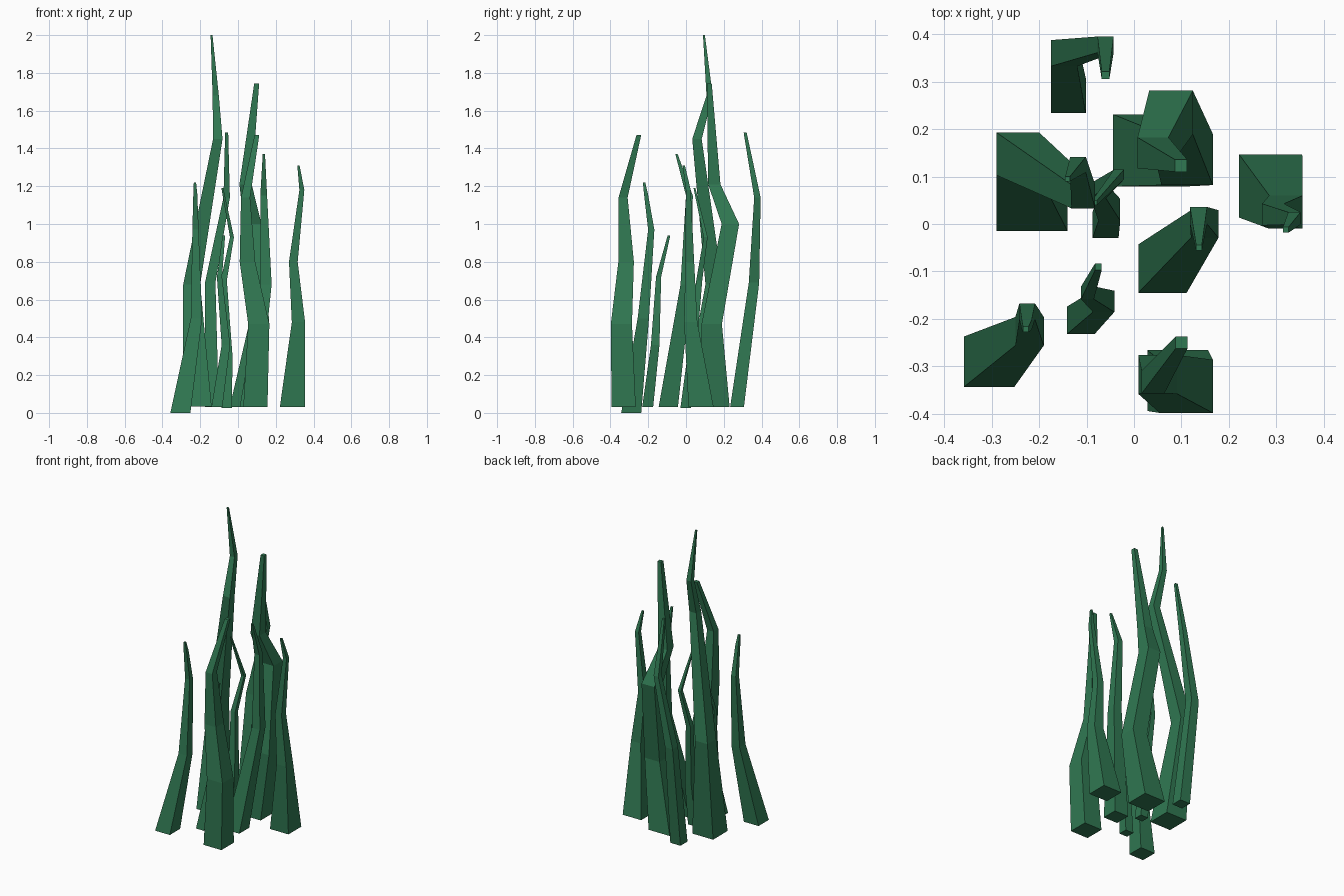
import bpy, bmesh

green = bpy.data.materials.new("weed_green")
green.diffuse_color = (0.03, 0.19, 0.085, 1)


def stalk(name, *rings):
    """Loft a four-sided tapering stalk; each ring is (x, y, z, width)."""
    bm = bmesh.new()
    loops = []
    for x, y, z, w in rings:
        h = w / 2
        loops.append([bm.verts.new((x + sx * h, y + sy * h, z))
                      for sx, sy in ((-1, -1), (1, -1), (1, 1), (-1, 1))])
    for a, b in zip(loops, loops[1:]):
        for i in range(4):
            j = (i + 1) % 4
            bm.faces.new((a[i], a[j], b[j], b[i]))
    bm.faces.new(loops[0][::-1])
    bm.faces.new(loops[-1])
    me = bpy.data.meshes.new(name)
    bm.to_mesh(me)
    bm.free()
    me.materials.append(green)
    bpy.context.collection.objects.link(bpy.data.objects.new(name, me))


# Thick stalks
stalk("tallest_left_stalk", (-.215, .06, .035, .15), (-.245, .148, .68, .09),
      (-.107, .058, 1.45, .05), (-.118, .125, 1.68, .033), (-.14, .095, 2.0, .01))
stalk("back_stalk", (.032, .155, .03, .152), (.112, .136, .47, .108),
      (.078, .235, 1.0, .092), (.04, .15, 1.21, .065), (.099, .123, 1.745, .026))
stalk("front_stalk", (.092, -.33, .03, .128), (.11, -.342, .47, .112),
      (.05, -.317, .8, .082), (.04, -.333, 1.14, .048), (.1, -.25, 1.47, .025))
stalk("right_stalk", (.288, .08, .03, .133), (.32, .025, .48, .07),
      (.293, .02, .8, .046), (.338, .012, 1.18, .026), (.32, -.012, 1.31, .012))

# Medium stalks
stalk("front_left_stalk", (-.305, -.29, 0, .106), (-.22, -.226, .5, .06),
      (-.225, -.184, .97, .033), (-.226, -.212, 1.16, .021), (-.228, -.222, 1.22, .012))
stalk("middle_stalk", (.06, -.094, .03, .102), (.149, 0, .68, .058),
      (.136, .018, 1.15, .036), (.137, -.05, 1.37, .012))
stalk("back_left_stalk", (-.138, .27, .03, .073), (-.147, .36, .69, .055),
      (-.06, .378, 1.14, .034), (-.06, .313, 1.485, .016))

# Thin stalks
stalk("small_centre_stalk", (-.06, -.002, .025, .055), (-.052, .03, .3, .046),
      (-.075, .07, .7, .032), (-.032, .104, .93, .021), (-.083, .045, 1.19, .01))
stalk("small_front_stalk", (-.112, -.203, .03, .058), (-.064, -.163, .36, .045),
      (-.098, -.145, .72, .027), (-.075, -.09, .94, .014))
